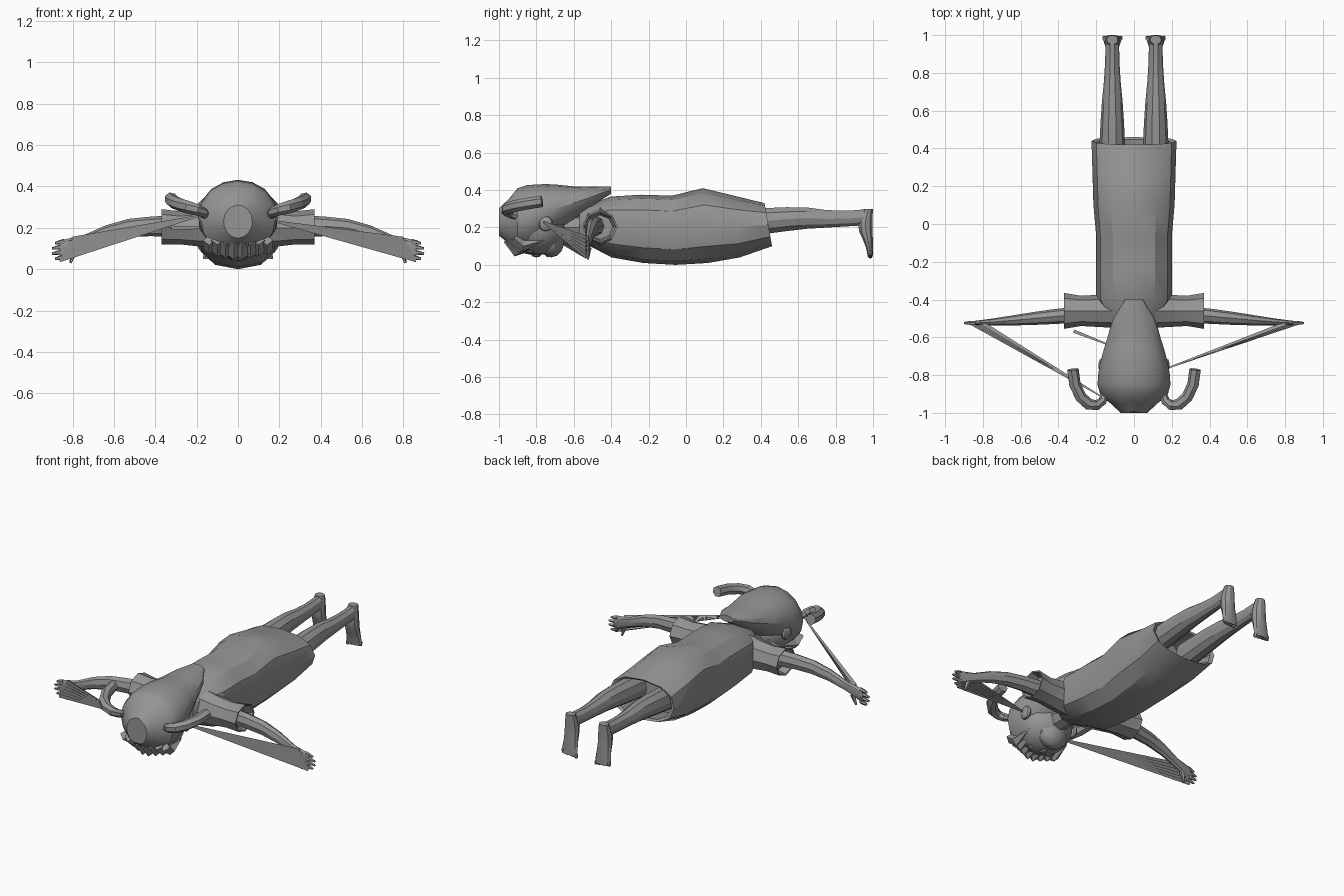
import bpy, bmesh, math
from mathutils import Vector, Matrix

default_cube = bpy.data.objects.get("Cube")
if default_cube:
    bpy.data.objects.remove(default_cube, do_unlink=True)

grey = bpy.data.materials.new("plain grey")
grey.use_nodes = True
grey.diffuse_color = (.3, .3, .3, 1)
grey.node_tree.nodes["Principled BSDF"].inputs["Base Color"].default_value = grey.diffuse_color


def finish(name, mesh_builder, side):
    """Place the part on its side, tidy the normals, shade and link it."""
    for vert in mesh_builder.verts:
        vert.co.x *= side
    bmesh.ops.recalc_face_normals(mesh_builder, faces=mesh_builder.faces)
    mesh = bpy.data.meshes.new(name)
    mesh_builder.to_mesh(mesh)
    mesh_builder.free()
    mesh.materials.append(grey)
    part = bpy.data.objects.new(name, mesh)
    bpy.context.collection.objects.link(part)
    bpy.ops.object.select_all(action='DESELECT')
    part.select_set(True)
    bpy.context.view_layer.objects.active = part
    bpy.ops.object.shade_smooth_by_angle(angle=math.radians(30))
    return part


def skin(name, rings, side):
    """Bridge rings of points with quads and cap both ends."""
    builder = bmesh.new()
    loops = [[builder.verts.new(point) for point in ring] for ring in rings]
    count = len(loops[0])
    for near, far in zip(loops, loops[1:]):
        for i in range(count):
            j = (i + 1) % count
            builder.faces.new((near[i], near[j], far[j], far[i]))
    builder.faces.new(loops[0])
    builder.faces.new(loops[-1])
    return finish(name, builder, side)


def sample(profile, t):
    """Read a smooth curve through evenly spaced profile values."""
    last = len(profile) - 1
    if last == 0:
        return profile[0]
    index = min(int(t * last), last - 1)
    u = t * last - index
    a, b, c, d = (profile[max(0, min(last, index + k))] for k in (-1, 0, 1, 2))
    return b + u * ((c - a) + u * ((a + a - 5 * b + 4 * c - d) + u * (3 * (b - c) + d - a))) / 2


def power(value, exponent):
    return math.copysign(abs(value) ** exponent, value)


def loft(name, axis, start, end, middle, width, high, low,
         steps=6, sides=10, boxy=1, slant=0, hollow=False, side=1):
    """Sweep a rounded section along an axis; hollow ends turn back inside."""
    stations = [(i / steps, 1) for i in range(steps + 1)]
    if hollow:
        stations += [(.99, .9), (.8, .8)]
    rings = []
    for t, scale in stations:
        ring = []
        centre = (sample(high, t) + sample(low, t)) / 2
        half = (sample(high, t) - sample(low, t)) / 2
        for i in range(sides):
            angle = math.tau * i / sides
            rise = power(math.sin(angle), boxy) * scale
            along = start + (end - start) * t - slant * t * rise
            across = sample(middle, t) + sample(width, t) * power(math.cos(angle), boxy) * scale
            up = centre + half * rise
            ring.append({'X': (along, across, up),
                         'Y': (across, along, up),
                         'Z': (across, up, along)}[axis])
        rings.append(ring)
    return skin(name, rings, side)


def tube(name, points, radii, sides, side=1):
    """Run a tapered tube along a path."""
    path = [Vector(point) for point in points]
    rings = []
    for i, point in enumerate(path):
        direction = path[min(i + 1, len(path) - 1)] - path[max(i - 1, 0)]
        turn = direction.to_track_quat('Z', 'Y')
        angles = [math.tau * k / sides for k in range(sides)]
        rings.append([point + turn @ Vector((math.cos(a), math.sin(a), 0)) * radii[i]
                      for a in angles])
    return skin(name, rings, side)


def ball(name, centre, size, side=1, segments=10):
    builder = bmesh.new()
    placement = Matrix.Translation(centre) @ Matrix.Diagonal((*size, 1))
    bmesh.ops.create_uvsphere(builder, u_segments=segments, v_segments=segments // 2 + 2,
                              radius=1, matrix=placement)
    return finish(name, builder, side)


# Dress with a slanted open hem, and the neck
loft("dress", 'Y', -.57, .44, middle=(0,),
     width=(.09, .2, .2, .2, .215, .22, .225),
     high=(.3, .365, .375, .37, .41, .37, .33),
     low=(.13, .04, .01, 0, .01, .04, .1),
     sides=12, boxy=.85, slant=.02, hollow=True)
loft("neck", 'Y', -.72, -.5, middle=(0,), width=(.07, .06, .08),
     high=(.27,), low=(.13,), steps=2, sides=8)

# Hair cap running back into a tapering tail, parted at the front
hair = loft("hair", 'Y', -1, -.4, middle=(0,),
            width=(.07, .18, .19, .17, .14, .11, .05),
            high=(.31, .41, .43, .43, .42, .42, .42),
            low=(.15, .07, .1, .17, .24, .31, .38),
            steps=12, sides=16)
for vert in hair.data.vertices:
    if abs(vert.co.x) < .001 and vert.co.y < -.9:
        vert.co.y += .01

# Face turned to the ground
ball("face", centre=(0, -.8, .2), size=(.165, .165, .15), segments=14)
ball("jaw", centre=(0, -.72, .13), size=(.1, .07, .09))
ball("nose", centre=(0, -.8, .06), size=(.02, .03, .02), segments=6)
ball("mouth", centre=(0, -.74, .06), size=(.04, .01, .02), segments=8)

for side, label in ((1, "left_"), (-1, "right_")):
    # Ear, eye and fringe
    ball(label + "ear", (.17, -.75, .22), (.02, .04, .04), side)
    ball(label + "eye", (.06, -.83, .07), (.03, .02, .01), side)
    for i in range(4):
        x = .02 + .04 * i
        root = Vector((x, -.95 + .01 * i, .14))
        bend = root + Vector((0, .05, .01 * i - .07))
        tip = bend + Vector((0, .05 + .02 * i, .01 * i))
        tube(label + "fringe_lock", (root, bend, tip), (.03, .03, .003), 4, side)

    # Bunch of hair curling out and back in a hook
    hook = []
    thickness = []
    for i in range(7):
        t = i / 6
        hook.append((.24 - .085 * math.cos(math.pi * t),
                     -.9 + .13 * t - .12 * math.sin(math.pi * t),
                     .26 + .08 * t))
        thickness.append(.02 + .012 * min(1, t + t))
    tube(label + "bunch", hook, thickness, 7, side)

    # Sleeve with a flared open cuff
    loft(label + "sleeve", 'X', .1, .37, middle=(-.46,),
         width=(.09, .085, .08, .095), high=(.31, .29, .28, .29),
         low=(.1, .11, .12, .12), steps=3, sides=8, hollow=True, side=side)

    # Arm tapering to a flat palm
    loft(label + "arm", 'X', .2, .86, middle=(-.475, -.525),
         width=(.05, .042, .038, .03, .02, .01),
         high=(.26, .26, .25, .23, .17, .14),
         low=(.15, .155, .16, .145, .11, .05), sides=8, side=side)

    # Fingers and thumb
    for i in range(4):
        knuckle = Vector((.84, -.525, .06 + .025 * i))
        reach = Vector((.06 if i in (1, 2) else .045, 0, -.01))
        tube(label + "finger", (knuckle, knuckle + reach / 2, knuckle + reach),
             (.012, .011, .006), 5, side)
    tube(label + "thumb", ((.79, -.52, .09), (.81, -.525, .03)), (.016, .006), 5, side)

    # Slivers stretched from the hand to the head
    anchor = (.16, -.77, .235) if side > 0 else (.18, -.91, .26)
    for i in range(6):
        palm_point = (.8 + .012 * i, -.53, .145 - .02 * i)
        tube(label + "sliver", (anchor, palm_point), (.004, .013), 3, side)

    # Leg, then a foot pointing down with its sole facing back
    loft(label + "leg", 'Y', .32, .97, middle=(.115,),
         width=(.07, .065, .055, .04, .036),
         high=(.3, .31, .31, .29, .3), low=(.15, .17, .19, .2, .21), side=side)
    loft(label + "foot", 'Z', .05, .3, middle=(.115,),
         width=(.054, .05, .044, .042, .03),
         high=(1,), low=(.97, .955, .925, .92, .95), side=side)
    for i in range(5):
        ball(label + "toe", (.07 + .022 * i, .985, .05 + .004 * i),
             (.011, .014, .016), side, segments=6)

# Loose sliver beside the right shoulder
tube("shoulder_sliver", ((-.32, -.57, .2), (-.11, -.65, .2)), (.012, .004), 3)
